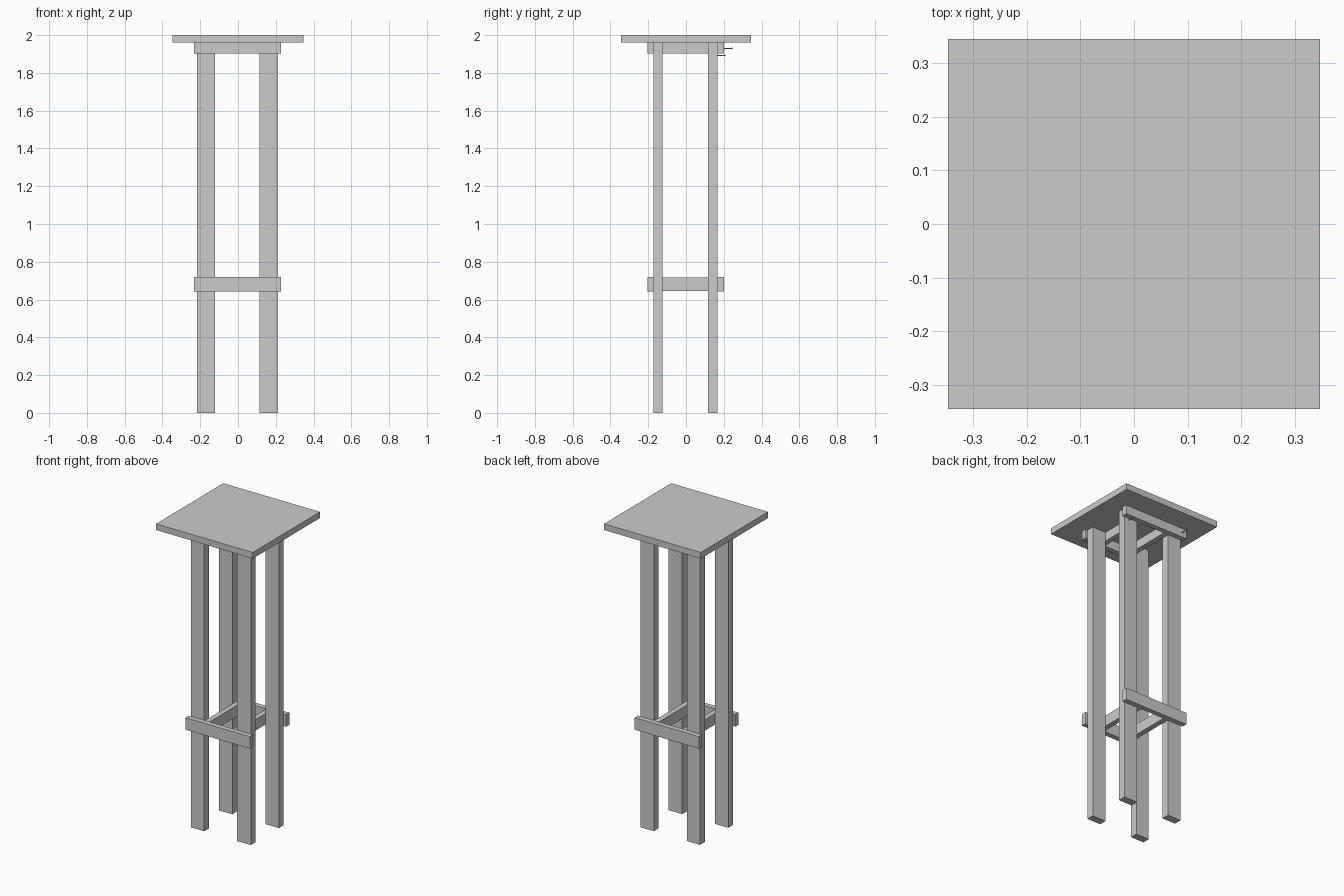
import bpy, math

if "Cube" in bpy.data.objects:
    bpy.data.objects.remove(bpy.data.objects["Cube"])


def box(name, x, y, z):
    """Box from (min, max) ranges on each axis."""
    bpy.ops.mesh.primitive_cube_add(size=1, location=[(a + b) / 2 for a, b in (x, y, z)])
    ob = bpy.context.object
    ob.name = name
    ob.scale = [b - a for a, b in (x, y, z)]
    bpy.ops.object.transform_apply(location=False, rotation=False, scale=True)
    return ob


def rod(name, x, z, y0, y1, radius):
    """Cylinder lying along y."""
    bpy.ops.mesh.primitive_cylinder_add(
        vertices=8, radius=radius, depth=y1 - y0,
        location=(x, (y0 + y1) / 2, z), rotation=(math.pi / 2, 0, 0))
    bpy.context.object.name = name


# Seat slab
box("seat", (-0.347, 0.347), (-0.345, 0.345), (1.96, 2.0))

# Four legs
LEG_X = {"left": (-0.217, -0.122), "right": (0.115, 0.212)}
LEG_Y = {"front": (-0.172, -0.124), "back": (0.116, 0.166)}
for sx, x in LEG_X.items():
    for sy, y in LEG_Y.items():
        box(f"{sy}_{sx}_leg", x, y, (0, 1.96))

# Upper and lower frames: outer cross rails, and side rails inside the legs
for level, z in {"lower": (0.642, 0.72), "upper": (1.902, 1.96)}.items():
    box(f"{level}_front_rail", (-0.233, 0.228), (-0.205, -0.172), z)
    box(f"{level}_back_rail", (-0.233, 0.228), (0.168, 0.201), z)
    side_z = (z[0] + 0.003, z[1] - 0.004) if level == "lower" else z
    box(f"{level}_left_rail", (-0.122, -0.088), (-0.174, 0.168), side_z)
    box(f"{level}_right_rail", (0.081, 0.115), (-0.174, 0.168), side_z)

# Two small screws standing out at the back
for name, x, z, y0, y1 in (("left", -0.2, 1.93, 0.195, 0.247),
                           ("right", 0.18, 1.892, 0.16, 0.21)):
    rod(f"{name}_screw_shaft", x, z, y0, y1, 0.003)
    rod(f"{name}_screw_head", x, z, y1 - 0.003, y1, 0.006)
